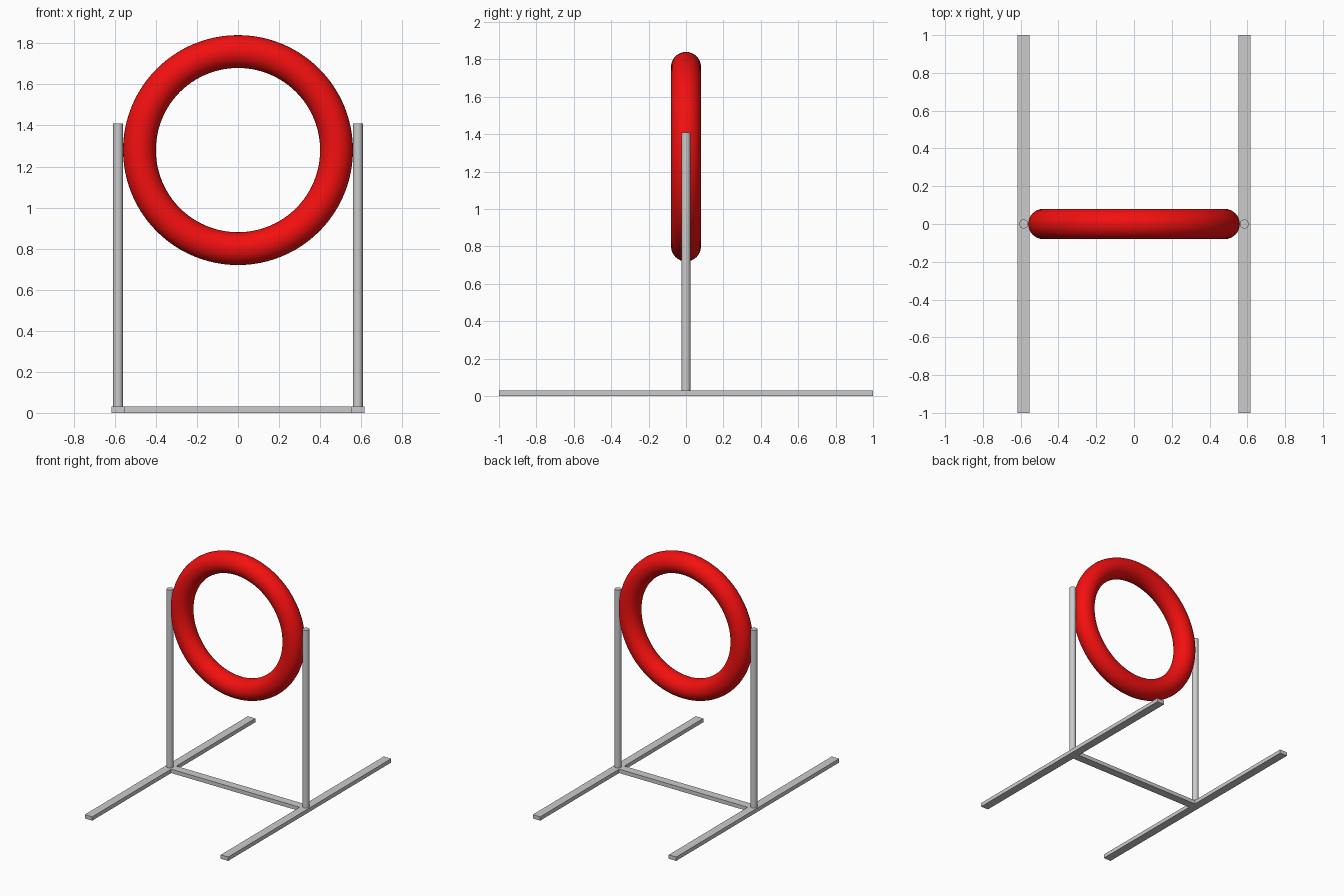
import bpy
from math import radians, pi

if "Cube" in bpy.data.objects:
    bpy.data.objects.remove(bpy.data.objects["Cube"])

BAR_W, BAR_H = 0.064, 0.03
SIDE_X = 0.584


def box(name, loc, size):
    bpy.ops.mesh.primitive_cube_add(size=1, location=loc)
    ob = bpy.context.object
    ob.name = name
    ob.scale = size
    bpy.ops.object.transform_apply(location=False, rotation=False, scale=True)
    return ob


# Floor feet and upright posts, one pair per side
for side, s in (("left", -1), ("right", 1)):
    box(f"foot_bar_{side}", (s * SIDE_X, 0, BAR_H / 2), (BAR_W, 2, BAR_H))
    bpy.ops.mesh.primitive_cylinder_add(
        vertices=32, radius=0.024, depth=1.41 - BAR_H,
        location=(s * SIDE_X, 0, (1.41 + BAR_H) / 2))
    bpy.context.object.name = f"post_{side}"
    bpy.ops.object.shade_smooth_by_angle(angle=radians(40))

# Floor bar joining the two feet
box("cross_bar", (0, 0, BAR_H / 2), (2 * SIDE_X - BAR_W, BAR_W, BAR_H))

# Red hoop held between the posts
bpy.ops.mesh.primitive_torus_add(
    major_segments=96, minor_segments=32, major_radius=0.48, minor_radius=0.08,
    location=(0, 0, 1.28), rotation=(pi / 2, 0, 0))
hoop = bpy.context.object
hoop.name = "hoop"
bpy.ops.object.shade_smooth()
red = bpy.data.materials.new("red")
red.diffuse_color = (0.9, 0.005, 0.005, 1)
red.use_nodes = True
red.node_tree.nodes["Principled BSDF"].inputs["Base Color"].default_value = red.diffuse_color
hoop.data.materials.append(red)
